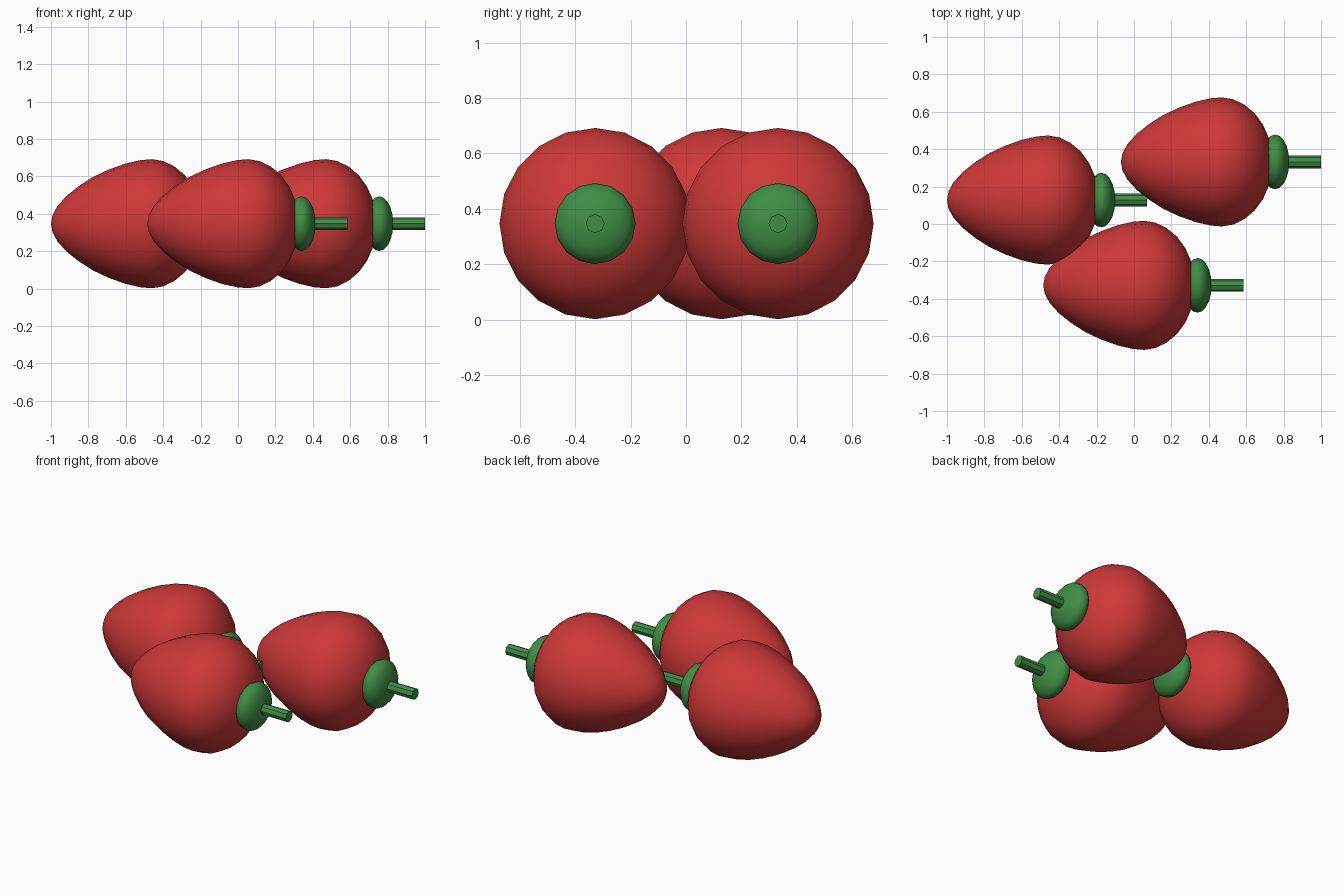
import bpy, bmesh
from math import pi, sin, cos

if "Cube" in bpy.data.objects:
    bpy.data.objects.remove(bpy.data.objects["Cube"])

def material(name, color):
    m = bpy.data.materials.new(name)
    m.diffuse_color = color
    m.use_nodes = True
    m.node_tree.nodes["Principled BSDF"].inputs["Base Color"].default_value = m.diffuse_color
    return m

red = material("berry_red", (0.62, 0.04, 0.04, 1))
green = material("leaf_green", (0.05, 0.27, 0.06, 1))

def lathe(name, profile, sides, mat, loc, angle=40):
    """Revolve (x, radius) points about the x axis, with closed ends."""
    bm = bmesh.new()
    rings = []
    for x, r in profile:
        if r == 0:
            rings.append([bm.verts.new((x, 0, 0))] * sides)
        else:
            rings.append([bm.verts.new((x, r * cos(2 * pi * i / sides), r * sin(2 * pi * i / sides)))
                          for i in range(sides)])
    for a, b in zip(rings, rings[1:]):
        for i in range(sides):
            j = (i + 1) % sides
            bm.faces.new(list(dict.fromkeys((a[i], a[j], b[j], b[i]))))
    for ring, (x, r) in ((rings[0], profile[0]), (rings[-1], profile[-1])):
        if r > 0:
            bm.faces.new(ring)
    bmesh.ops.recalc_face_normals(bm, faces=bm.faces)
    me = bpy.data.meshes.new(name)
    bm.to_mesh(me)
    bm.free()
    me.materials.append(mat)
    ob = bpy.data.objects.new(name, me)
    bpy.context.collection.objects.link(ob)
    ob.location = loc
    bpy.ops.object.select_all(action='DESELECT')
    ob.select_set(True)
    bpy.context.view_layer.objects.active = ob
    bpy.ops.object.shade_smooth_by_angle(angle=angle * pi / 180)
    return ob

# Profiles measured from the berry tip along x
body = [(0, 0), (0.008, 0.045), (0.035, 0.095), (0.085, 0.15), (0.15, 0.202), (0.225, 0.25),
        (0.31, 0.29), (0.40, 0.322), (0.48, 0.34), (0.54, 0.345), (0.60, 0.335), (0.66, 0.306),
        (0.715, 0.26), (0.76, 0.198), (0.79, 0.13), (0.803, 0.065), (0.807, 0)]
cap = [(0.825 - 0.075 * cos(pi * i / 10), 0.146 * sin(pi * i / 10) if 0 < i < 10 else 0)
       for i in range(11)]
stem = [(0.85, 0.034), (1.07, 0.034)]

# Three berries lying on their sides
for n, (x, y) in enumerate([(-1.0, 0.128), (-0.485, -0.328), (-0.07, 0.332)], 1):
    loc = (x, y, 0.347)
    lathe(f"berry_{n}", body, 20, red, loc)
    lathe(f"leaf_cap_{n}", cap, 16, green, loc)
    lathe(f"stem_{n}", stem, 8, green, loc, 30)
